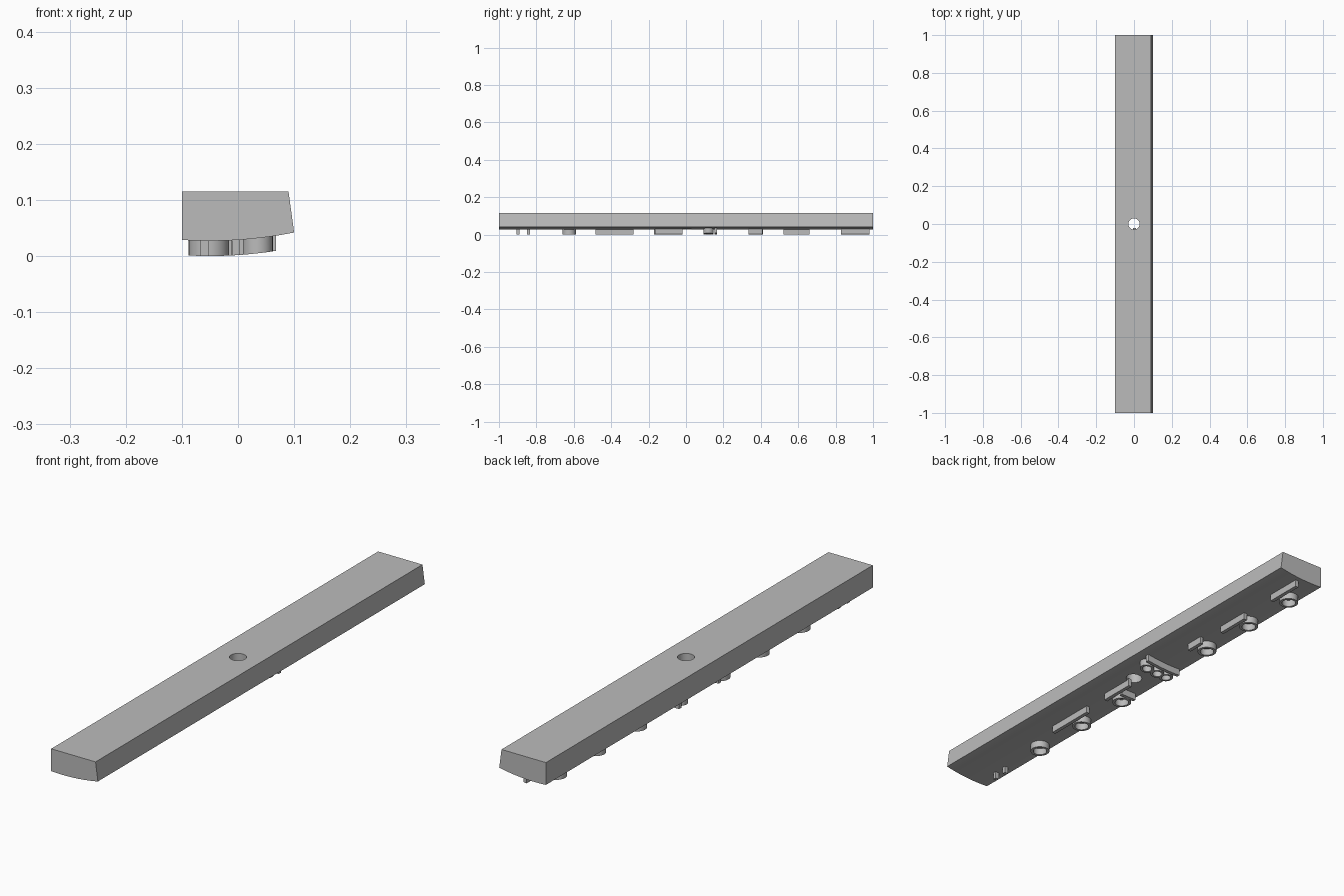
import bpy, bmesh, math
from mathutils import Vector

cube = bpy.data.objects.get("Cube")
if cube:
    bpy.data.objects.remove(cube)

TOP, RELIEF = 0.115, 0.027
HALF = 0.007   # half thickness of the raised strokes

grey = bpy.data.materials.new("light_grey")
grey.use_nodes = True
grey.diffuse_color = (0.5, 0.5, 0.5, 1)
grey.node_tree.nodes["Principled BSDF"].inputs["Base Color"].default_value = (0.5, 0.5, 0.5, 1)


def under(x):
    """Height of the gently curved underside."""
    return 0.027 + 0.66 * (x + 0.05) ** 2


def finish(name, bm):
    bmesh.ops.recalc_face_normals(bm, faces=bm.faces)
    mesh = bpy.data.meshes.new(name)
    bm.to_mesh(mesh)
    bm.free()
    mesh.materials.append(grey)
    ob = bpy.data.objects.new(name, mesh)
    bpy.context.collection.objects.link(ob)
    return ob


def smooth(ob):
    bpy.ops.object.select_all(action='DESELECT')
    ob.select_set(True)
    bpy.context.view_layer.objects.active = ob
    bpy.ops.object.shade_smooth_by_angle(angle=math.radians(35))


def stroke(name, left, right, closed=False):
    """Raised strip between two outlines, following the underside."""
    bm = bmesh.new()
    rows = []
    for a, b in zip(left, right):
        rows.append([bm.verts.new((p[0], p[1], under(p[0]) + dz))
                     for p, dz in ((a, 0.006), (b, 0.006), (b, -RELIEF), (a, -RELIEF))])
    n = len(rows)
    for i in range(n if closed else n - 1):
        r, s = rows[i], rows[(i + 1) % n]
        for k in range(4):
            bm.faces.new((r[k], r[(k + 1) % 4], s[(k + 1) % 4], s[k]))
    if not closed:
        bm.faces.new(rows[0])
        bm.faces.new(rows[-1])
    smooth(finish(name, bm))


def ring(name, x, y, radius=0.036, wall=0.010, sides=32):
    def circle(r):
        return [(x + r * math.cos(t), y + r * math.sin(t))
                for t in (2 * math.pi * i / sides for i in range(sides))]
    stroke(name, circle(radius), circle(radius - wall), True)


def bar(name, x0, y0, x1, y1, steps=8):
    a, b = Vector((x0, y0)), Vector((x1, y1))
    side = (b - a).normalized().orthogonal() * HALF
    pts = [a.lerp(b, i / steps) for i in range(steps + 1)]
    stroke(name, [p + side for p in pts], [p - side for p in pts])


# Long block: curved underside, one slanted side
section = [(-0.1, TOP), (0.09, TOP)]
section += [(0.1 - 0.2 * i / 16, under(0.1 - 0.2 * i / 16)) for i in range(17)]
bm = bmesh.new()
face = bm.faces.new([bm.verts.new((x, -1, z)) for x, z in section])
ext = bmesh.ops.extrude_face_region(bm, geom=[face])
bmesh.ops.translate(bm, vec=(0, 2, 0),
                    verts=[g for g in ext["geom"] if isinstance(g, bmesh.types.BMVert)])
block = finish("block", bm)

# Round hole through the middle
bm = bmesh.new()
bmesh.ops.create_cone(bm, cap_ends=True, segments=32, radius1=0.03, radius2=0.03, depth=0.5)
cutter = finish("hole_cutter", bm)
cutter.hide_render = True
mod = block.modifiers.new("hole", 'BOOLEAN')
mod.object, mod.operation, mod.solver = cutter, 'DIFFERENCE', 'EXACT'
bpy.context.view_layer.objects.active = block
bpy.ops.object.modifier_apply(modifier="hole")
bpy.data.objects.remove(cutter)
smooth(block)

# Raised rings in a row near the right edge
for i, y in enumerate((0.865, 0.625, 0.375, -0.135, -0.375, -0.625)):
    ring(f"raised_ring_{i + 1}", -0.052, y)

# Raised bars running lengthwise beside the rings
for i, (x, y0, y1) in enumerate(((0.003, 0.83, 0.98), (-0.006, 0.52, 0.66), (0.003, 0.335, 0.41),
                                 (0.003, -0.165, -0.02), (-0.004, -0.485, -0.28))):
    bar(f"raised_bar_{i + 1}", x, y0, x, y1)

# Crosswise bars, with three small rings beside the longer one
bar("long_cross_bar", -0.088, 0.16, 0.068, 0.16)
bar("short_cross_bar", -0.08, -0.092, -0.012, -0.092)
for i, x in enumerate((0.035, -0.016, -0.06)):
    ring(f"small_ring_{i + 1}", x, 0.12, 0.027, 0.009)

# Two small pegs near the front end
for i, y in enumerate((-0.898, -0.842)):
    bar(f"peg_{i + 1}", -0.068, y, -0.052, y, 2)
